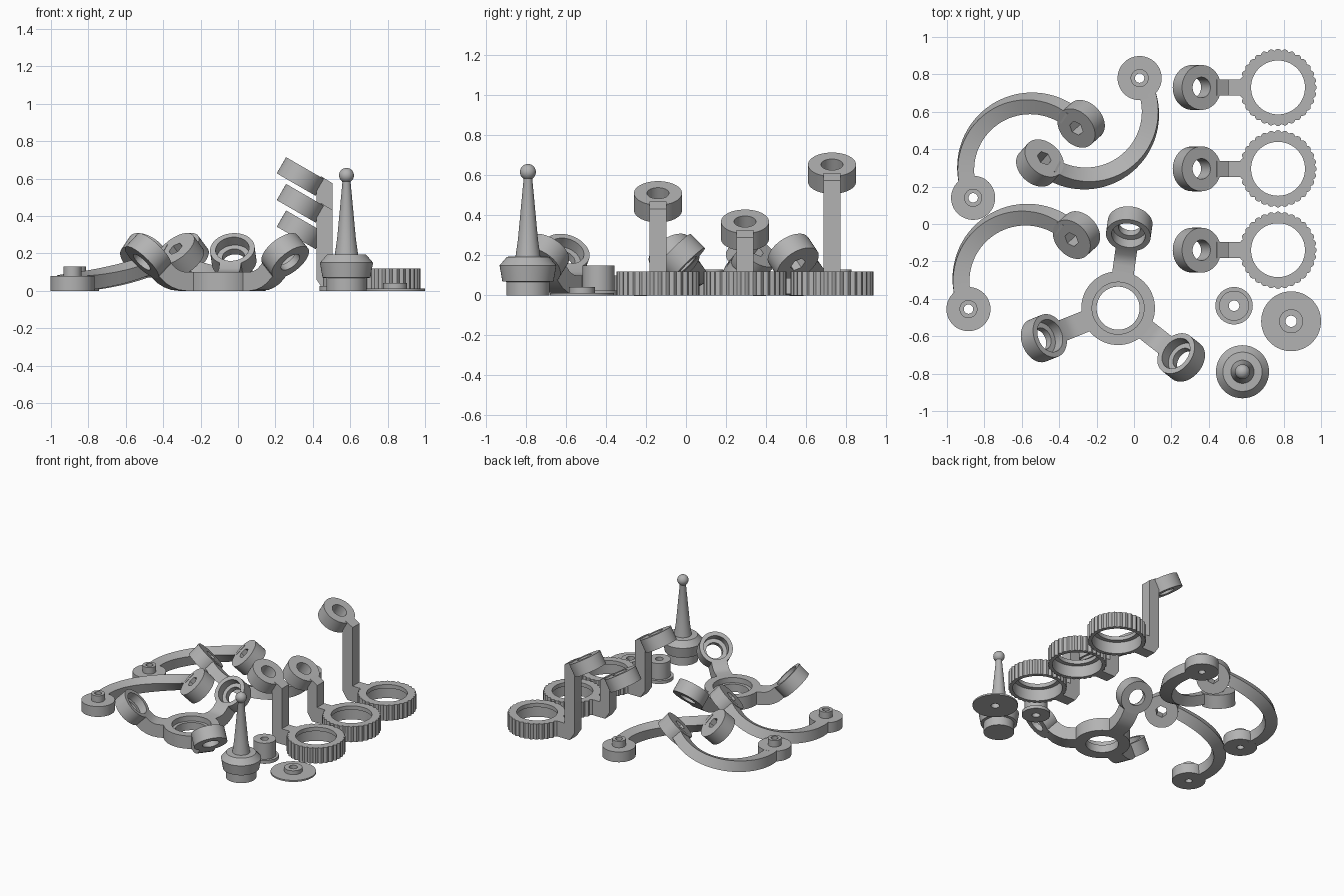
import bpy, bmesh, math
from mathutils import Matrix, Vector

if "Cube" in bpy.data.objects:
    bpy.data.objects.remove(bpy.data.objects["Cube"])

grey = bpy.data.materials.new("plain_grey")
grey.diffuse_color = (0.45, 0.45, 0.45, 1)
grey.use_nodes = True
grey.node_tree.nodes["Principled BSDF"].inputs["Base Color"].default_value = grey.diffuse_color
FLAT = Matrix.Identity(4)


def finish(name, bm, matrix):
    bmesh.ops.remove_doubles(bm, verts=bm.verts, dist=1e-5)
    bmesh.ops.recalc_face_normals(bm, faces=bm.faces)
    mesh = bpy.data.meshes.new(name)
    bm.to_mesh(mesh)
    bm.free()
    mesh.materials.append(grey)
    obj = bpy.data.objects.new(name, mesh)
    bpy.context.collection.objects.link(obj)
    obj.matrix_world = matrix
    bpy.ops.object.select_all(action='DESELECT')
    obj.select_set(True)
    bpy.context.view_layer.objects.active = obj
    bpy.ops.object.shade_smooth_by_angle(angle=math.radians(35))
    return obj


def lathe(name, profile, matrix, segs=48, closed=True, shape=None):
    """Spin (radius, z) points; shape(radius, step) may alter the radius."""
    bm = bmesh.new()
    rows = []
    for i in range(segs):
        a = 2 * math.pi * i / segs
        row = []
        for r, z in profile:
            q = shape(r, i) if shape else r
            row.append(bm.verts.new((q * math.cos(a), q * math.sin(a), z)))
        rows.append(row)
    n = len(profile)
    for i in range(segs):
        a, b = rows[i], rows[(i + 1) % segs]
        for j in range(n if closed else n - 1):
            k = (j + 1) % n
            bm.faces.new((a[j], b[j], b[k], a[k]))
    return finish(name, bm, matrix)


def sweep(name, sections, matrix):
    """Skin a list of four-point sections and cap the ends."""
    bm = bmesh.new()
    rows = [[bm.verts.new(p) for p in s] for s in sections]
    for a, b in zip(rows, rows[1:]):
        for j in range(4):
            k = (j + 1) % 4
            bm.faces.new((a[j], a[k], b[k], b[j]))
    bm.faces.new(rows[0])
    bm.faces.new(rows[-1])
    return finish(name, bm, matrix)


def place(x, y, z=0.0, turn=0.0):
    return Matrix.Translation((x, y, z)) @ Matrix.Rotation(turn, 4, 'Z')


def tube(outer, inner, z0, z1):
    return [(inner, z0), (outer, z0), (outer, z1), (inner, z1)]


# Toothed rings, each with an upright post and a tilted eyelet
def teeth(r, i):
    return r - (0.0, 0.003, 0.011, 0.003)[i % 4] if r > 0.19 else r


for n, (y, top) in enumerate(((0.73, 0.0), (-0.14, -0.143), (0.295, -0.285))):
    lathe(f"gear_ring_{n}", [(0.175, 0), (0.207, 0), (0.207, 0.12),
                             (0.144, 0.12), (0.144, 0.09), (0.175, 0.09)],
          place(0.77, y), 128, shape=teeth)
    tilt = Matrix.Rotation(math.radians(30), 4, 'Y')
    lathe(f"post_eyelet_{n}", tube(0.12, 0.055, -0.05, 0.05),
          place(0.336, y, 0.611 + top) @ tilt)
    side = [(0.59, 0), (0.46, 0), (0.42, 0.06), (0.42, 0.53 + top), (0.39, 0.565 + top),
            (0.445, 0.612 + top), (0.505, 0.575 + top), (0.505, 0.12), (0.59, 0.12)]
    bm = bmesh.new()
    face = bm.faces.new([bm.verts.new((x, -0.043, z)) for x, z in side])
    ext = bmesh.ops.extrude_face_region(bm, geom=[face], use_keep_orig=True)
    bmesh.ops.translate(bm, vec=(0, 0.086, 0),
                        verts=[v for v in ext["geom"] if isinstance(v, bmesh.types.BMVert)])
    finish(f"post_{n}", bm, place(0, y))

# Three-armed hub with inward facing cups
HUB = (-0.085, -0.45)
lathe("hub_ring", [(0.115, 0), (0.197, 0), (0.197, 0.1), (0.139, 0.1),
                   (0.139, 0.06), (0.115, 0.06)], place(*HUB), 64)
for n, deg in enumerate((82, 202, 322)):
    base = place(*HUB, 0, math.radians(deg))
    path = [(0.16, 0.05, 0), (0.23, 0.05, 0), (0.262, 0.054, 12), (0.29, 0.064, 25),
            (0.318, 0.08, 37), (0.352, 0.112, 45)]
    sections = []
    for r, z, slope in path:
        s = math.radians(slope)
        up = Vector((-math.sin(s), 0, math.cos(s))) * 0.05
        w = Vector((0, 0.058, 0))
        c = Vector((r, 0, z))
        sections.append([c - up - w, c - up + w, c + up + w, c + up - w])
    sweep(f"hub_arm_{n}", sections, base)
    cup = base @ Matrix.Translation((0.428, 0, 0.188)) @ Matrix.Rotation(-math.pi / 4, 4, 'Y')
    lathe(f"hub_cup_{n}", [(0.06, -0.05), (0.12, -0.05), (0.12, 0.05),
                           (0.09, 0.05), (0.09, -0.01), (0.06, -0.01)], cup)


# Curved arms: flat pad with a boss, twisting up to a hex-holed end
def hexagon(r, i):
    return r / math.cos((i % 8 - 4) * math.pi / 24) * 0.866 if r < 0.06 else r


MID, RAD = Vector((0.31, 0.155, 0)), 0.35
for n, (x, y, turn) in enumerate(((-0.885, -0.455, 0), (-0.86, 0.14, 0), (0.03, 0.78, 186))):
    base = place(x, y, 0, math.radians(turn))
    lathe(f"arm_pad_{n}", [(0.025, 0), (0.118, 0), (0.118, 0.08), (0.048, 0.08),
                           (0.048, 0.13), (0.025, 0.13)], base)
    sections = []
    for i in range(33):
        t = i / 32
        a = math.radians(198 + (56 - 198) * t)
        out = Vector((math.cos(a), math.sin(a), 0))
        roll = math.radians(45) * t ** 1.5
        side = out * math.cos(roll) + Vector((0, 0, math.sin(roll)))
        up = -out * math.sin(roll) + Vector((0, 0, math.cos(roll)))
        c = MID + out * RAD + Vector((0, 0, 0.04 + 0.148 * t ** 3))
        w, h = side * 0.044, up * 0.04
        sections.append([c - w - h, c + w - h, c + w + h, c - w + h])
    sweep(f"curved_arm_{n}", sections, base)
    a = math.radians(42)
    end = MID + Vector((math.cos(a), math.sin(a), 0)) * 0.36 + Vector((0, 0, 0.19))
    tilt = Matrix.Rotation(a, 4, 'Z') @ Matrix.Rotation(-math.pi / 4, 4, 'Y')
    lathe(f"arm_end_{n}", tube(0.118, 0.042, -0.05, 0.05),
          base @ Matrix.Translation(end) @ tilt, shape=hexagon)

# Spire with a ball tip
ball = [(0.04 * math.cos(math.radians(d)), 0.617 + 0.04 * math.sin(math.radians(d)))
        for d in range(-55, 90, 12)]
lathe("spire", [(0, 0), (0.108, 0), (0.108, 0.068), (0.128, 0.07), (0.142, 0.15),
                (0.105, 0.193), (0.062, 0.195), (0.05, 0.28), (0.022, 0.58)]
      + ball + [(0, 0.657)], place(0.58, -0.79), closed=False)

# Washer with a hub, and flanged bushing
lathe("washer", [(0.03, 0), (0.16, 0), (0.16, 0.012), (0.064, 0.012),
                 (0.064, 0.042), (0.03, 0.042)], place(0.84, -0.52), 64)
lathe("bushing", [(0.028, 0), (0.1, 0), (0.1, 0.025), (0.08, 0.025),
                  (0.08, 0.15), (0.028, 0.15)], place(0.535, -0.437))
